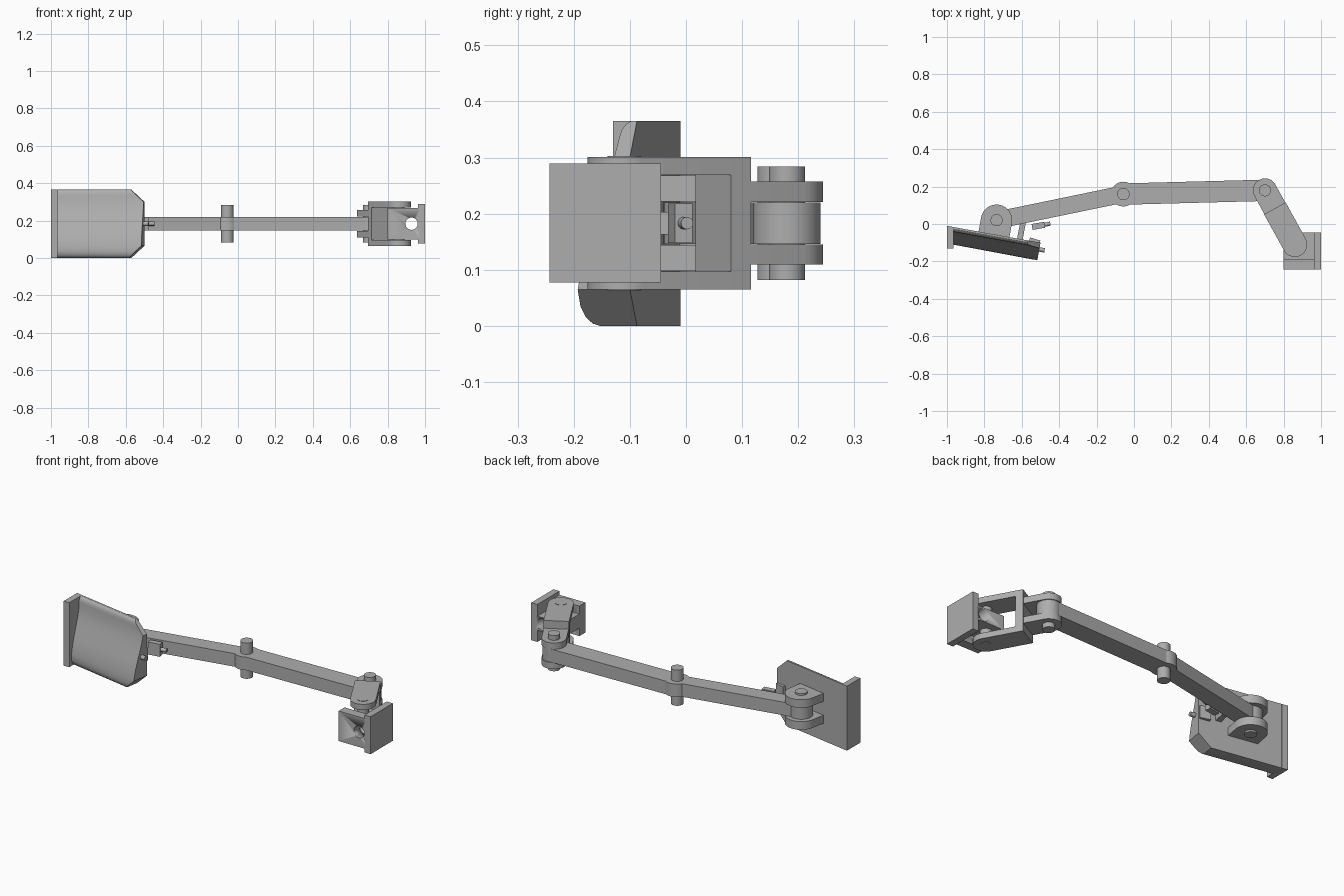
import bpy, bmesh, math
from mathutils import Vector

cube = bpy.data.objects.get("Cube")
if cube:
    bpy.data.objects.remove(cube)

grey = bpy.data.materials.new("plain grey")
grey.use_nodes = True
grey.diffuse_color = (0.42, 0.42, 0.42, 1)
grey.node_tree.nodes["Principled BSDF"].inputs["Base Color"].default_value = (0.42, 0.42, 0.42, 1)
MID = 0.183


def finish(name, bm):
    bmesh.ops.recalc_face_normals(bm, faces=bm.faces)
    mesh = bpy.data.meshes.new(name)
    bm.to_mesh(mesh)
    bm.free()
    mesh.materials.append(grey)
    ob = bpy.data.objects.new(name, mesh)
    bpy.context.scene.collection.objects.link(ob)
    bpy.ops.object.select_all(action='DESELECT')
    ob.select_set(True)
    bpy.context.view_layer.objects.active = ob
    bpy.ops.object.shade_smooth_by_angle(angle=math.radians(30))
    return ob


def prism(name, outline, z0, z1):
    """Extrude a plan outline between two heights."""
    bm = bmesh.new()
    face = bm.faces.new([bm.verts.new((x, y, z0)) for x, y in outline])
    up = bmesh.ops.extrude_face_region(bm, geom=[face])
    verts = [v for v in up["geom"] if isinstance(v, bmesh.types.BMVert)]
    bmesh.ops.translate(bm, vec=(0, 0, z1 - z0), verts=verts)
    return finish(name, bm)


def box(name, x0, x1, y0, y1, z0, z1):
    return prism(name, [(x0, y0), (x1, y0), (x1, y1), (x0, y1)], z0, z1)


def disc(name, c, r, z0, z1):
    turn = [2 * math.pi * i / 40 for i in range(40)]
    return prism(name, [(c[0] + r * math.cos(a), c[1] + r * math.sin(a)) for a in turn], z0, z1)


def strip(a, b, w, round_a=False, round_b=False):
    """Outline of a bar from a to b with half width w and optional round ends."""
    a, b = Vector(a), Vector(b)
    d = (b - a).normalized()
    n = Vector((-d.y, d.x))
    pts = []
    for c, sign, rounded in ((b, 1, round_b), (a, -1, round_a)):
        for i in range(17) if rounded else (0, 16):
            t = math.pi * i / 16
            pts.append(c + sign * w * (d * math.sin(t) - n * math.cos(t)))
    return pts


def rod(name, a, b, r):
    """Round rod between two points in space."""
    a, b = Vector(a), Vector(b)
    bm = bmesh.new()
    bmesh.ops.create_cone(bm, cap_ends=True, segments=24, radius1=r, radius2=r, depth=(b - a).length)
    bm.transform((b - a).to_track_quat('Z', 'Y').to_matrix().to_4x4())
    bmesh.ops.translate(bm, vec=(a + b) / 2, verts=bm.verts)
    return finish(name, bm)


def pair(name, outline, near, far):
    """Two matching plates above and below the middle height."""
    prism("upper_" + name, outline, MID + near, MID + far)
    prism("lower_" + name, outline, MID - far, MID - near)


# Joint positions in plan
pad_joint, elbow, wrist, tip = (-0.735, 0.02), (-0.057, 0.16), (0.70, 0.18), (0.86, -0.11)

# Two arm segments with their knuckles and pins
prism("inner_arm", strip(pad_joint, elbow, 0.046), MID - 0.037, MID + 0.037)
prism("outer_arm", strip(elbow, wrist, 0.057), MID - 0.037, MID + 0.037)
for name, c, r, pin, reach in (("pad", pad_joint, 0.06, 0.032, 0.095),
                               ("elbow", elbow, 0.066, 0.033, 0.101),
                               ("wrist", wrist, 0.06, 0.032, 0.101)):
    disc(name + "_knuckle", c, r, MID - 0.037, MID + 0.037)
    disc(name + "_pin", c, pin, MID - reach, MID + reach)

# Forked wrist link: narrow lugs, crossbar, wide lugs
way = (Vector(tip) - Vector(wrist)).normalized()


def along(d):
    return Vector(wrist) + way * d


pair("wrist_lug", strip(wrist, along(0.12), 0.064, round_a=True), 0.038, 0.074)
prism("fork_crossbar", strip(along(0.11), along(0.15), 0.066), MID - 0.118, MID + 0.118)
pair("fork_plate", strip(along(0.11), tip, 0.066, round_b=True), 0.086, 0.118)
disc("tip_pin", tip, 0.03, MID - 0.12, MID + 0.12)

# Mounting block with a hole through it
cutter = rod("hole_cutter", (0.928, -0.4, MID), (0.928, 0.1, MID), 0.033)
cutter.hide_render = True
cutter.hide_viewport = True
for part in (box("mount_front_wall", 0.80, 0.975, -0.243, -0.19, MID - 0.085, MID + 0.085),
             box("mount_lug", 0.80, 0.975, -0.19, -0.045, MID - 0.04, MID + 0.04),
             box("mount_end_plate", 0.962, 1.0, -0.243, -0.045, MID - 0.106, MID + 0.106)):
    cut = part.modifiers.new("hole", 'BOOLEAN')
    cut.object = cutter
    cut.solver = 'EXACT'


# Pad: a wedge with a soft front, lofted between thickness profiles
def back_y(x):
    return -0.01 - 0.18 * (x + 1)


profile = [(0, 0.066), (0.004, 0.078), (0.015, 0.088), (0.035, 0.094), (0.065, 0.093),
           (0.11, 0.085), (0.16, 0.07), (0.21, 0.053), (0.26, 0.037), (0.30, 0.028),
           (0.335, 0.026), (0.35, 0.024), (0.36, 0.018), (0.365, 0.01)]
bm = bmesh.new()
rows = []
for z, thick in profile:
    inset = max(0, 0.065 - z, z - 0.30)
    xe = -0.5 - 0.07 * inset / 0.065
    rows.append([bm.verts.new(p) for p in (
        (-0.98, back_y(-0.98), z), (xe, back_y(xe), z),
        (xe - 0.18 * thick, back_y(xe) - thick, z), (-0.98, back_y(-0.98) - thick, z))])
for low, high in zip(rows, rows[1:]):
    for i in range(4):
        j = (i + 1) % 4
        bm.faces.new((low[i], low[j], high[j], high[i]))
bm.faces.new(rows[0])
bm.faces.new(rows[-1])
finish("pad", bm)
prism("pad_lip", [(-1, -0.13), (-0.965, -0.13), (-0.965, -0.016), (-1, -0.01)], 0, 0.365)

# Round lugs standing on the back of the pad
lug = strip((-0.75, -0.065), pad_joint, 0.084, round_b=True)
pair("pad_lug", lug, 0.039, 0.085)

# Small strut, catch blocks and bolts beside the pad
prism("strut", strip((-0.588, 0.035), (-0.612, -0.09), 0.015), MID - 0.02, MID + 0.02)
prism("arm_catch", strip((-0.545, -0.016), (-0.478, -0.004), 0.016), MID - 0.035, MID + 0.035)
rod("arm_bolt", (-0.49, -0.006, MID), (-0.447, 0.002, MID), 0.011)
prism("pad_catch", strip((-0.56, -0.085), (-0.505, -0.102), 0.014), MID - 0.035, MID + 0.035)
rod("pad_bolt", (-0.53, -0.132, MID), (-0.478, -0.141, MID), 0.012)
